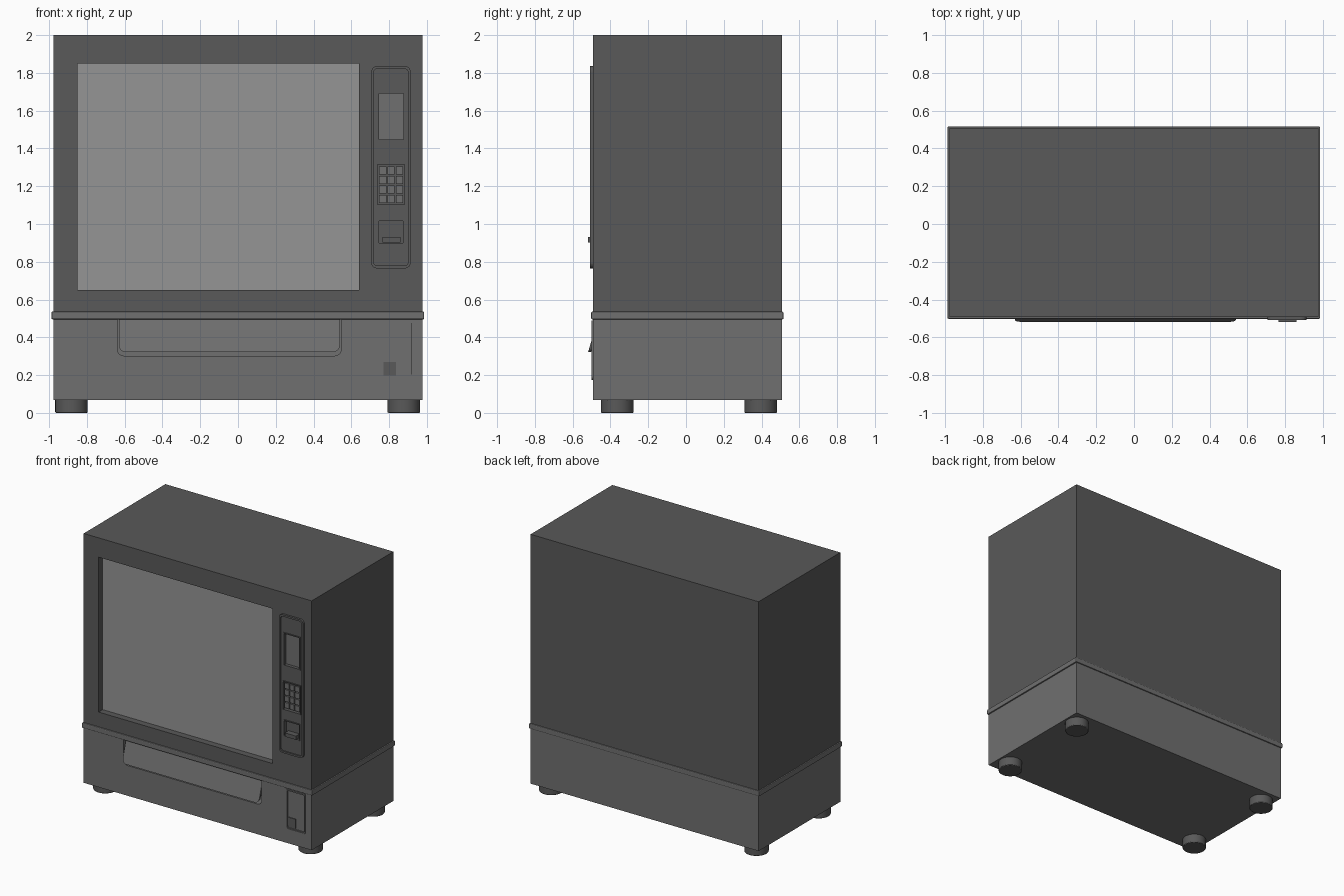
import bpy, bmesh, math

if "Cube" in bpy.data.objects:
    bpy.data.objects.remove(bpy.data.objects["Cube"])

FRONT, BACK = -0.492, 0.508


def material(name, v):
    m = bpy.data.materials.new(name)
    m.diffuse_color = (v, v, v, 1)
    m.use_nodes = True
    m.node_tree.nodes["Principled BSDF"].inputs["Base Color"].default_value = m.diffuse_color
    return m


DARK = material("dark_grey", 0.10)
MID = material("mid_grey", 0.16)
LIGHT = material("light_grey", 0.30)


def outline(x0, x1, z0, z1, rb, rt, seg=6):
    """Rectangle in XZ with rounded bottom (rb) and top (rt) corners."""
    pts = []
    for cx, cz, r, a in ((x1 - rb, z0 + rb, rb, -90), (x1 - rt, z1 - rt, rt, 0),
                         (x0 + rt, z1 - rt, rt, 90), (x0 + rb, z0 + rb, rb, 180)):
        n = seg if r > 0 else 0
        for i in range(n + 1):
            t = math.radians(a + (90 * i / n if n else 0))
            pts.append((cx + r * math.cos(t), cz + r * math.sin(t)))
    return pts


def prism(name, x0, x1, z0, z1, y0, y1, mat=DARK, rb=0, rt=0, shear=0):
    """Extrude the outline from y0 (front) to y1; shear tips the bottom forward."""
    bm = bmesh.new()
    pts = outline(x0, x1, z0, z1, rb, rt)
    face = bm.faces.new([bm.verts.new((x, y0 - shear * (z1 - z), z)) for x, z in pts])
    ext = bmesh.ops.extrude_face_region(bm, geom=[face])
    verts = [g for g in ext["geom"] if isinstance(g, bmesh.types.BMVert)]
    bmesh.ops.translate(bm, verts=verts, vec=(0, y1 - y0, 0))
    bmesh.ops.recalc_face_normals(bm, faces=bm.faces)
    me = bpy.data.meshes.new(name)
    bm.to_mesh(me)
    bm.free()
    me.materials.append(mat)
    ob = bpy.data.objects.new(name, me)
    bpy.context.collection.objects.link(ob)
    return ob


def cut(ob, *args, **kw):
    """Subtract a prism from ob and discard the cutter."""
    c = prism("cutter", *args, mat=ob.data.materials[0], **kw)
    c.hide_render = True
    mod = ob.modifiers.new("cut", 'BOOLEAN')
    mod.object, mod.operation, mod.solver = c, 'DIFFERENCE', 'EXACT'
    bpy.context.view_layer.objects.active = ob
    bpy.ops.object.modifier_apply(modifier=mod.name)
    bpy.data.objects.remove(c)


def bevel(ob, width, segments=2):
    m = ob.modifiers.new("bevel", 'BEVEL')
    m.width, m.segments, m.limit_method = width, segments, 'ANGLE'


# Upper cabinet with display window
cabinet = prism("cabinet", -0.978, 0.976, 0.52, 2.0, FRONT, BACK)
cut(cabinet, -0.85, 0.64, 0.65, 1.85, -0.6, FRONT + 0.055)
cut(cabinet, 0.715, 0.905, 0.78, 1.825, -0.6, -0.42)
prism("window_glass", -0.855, 0.645, 0.645, 1.855, FRONT + 0.05, FRONT + 0.06, LIGHT)

# Trim band between cabinet and base
trim = prism("trim_band", -0.988, 0.986, 0.495, 0.536, -0.502, 0.516, MID)
bevel(trim, 0.006)

# Lower base with delivery opening
base = prism("base", -0.978, 0.976, 0.068, 0.515, FRONT, BACK, MID)
cut(base, -0.639, 0.547, 0.302, 0.494, -0.6, -0.36, rb=0.035)
cut(base, 0.77, 0.915, 0.19, 0.475, -0.6, -0.476, rb=0.015)

# Delivery flap, hinged at the top and tilted outwards
prism("delivery_flap", -0.631, 0.539, 0.322, 0.495, -0.468, -0.452, MID, rb=0.035, shear=0.29)

# Control panel: raised rim, sunken face, pockets
panel = prism("control_panel", 0.706, 0.914, 0.765, 1.836, -0.508, -0.425, DARK, rb=0.03, rt=0.03)
cut(panel, 0.719, 0.901, 0.779, 1.822, -0.6, -0.498, rb=0.02, rt=0.02)
POCKETS = {"screen": (0.741, 0.883, 1.44, 1.697), "keypad": (0.731, 0.89, 1.095, 1.322),
           "card_slot": (0.741, 0.882, 0.893, 1.022)}
for name, (x0, x1, z0, z1) in POCKETS.items():
    # slim raised frame around each pocket
    frame = prism(name + "_frame", x0, x1, z0, z1, -0.504, -0.49)
    cut(frame, x0 + 0.007, x1 - 0.007, z0 + 0.007, z1 - 0.007, -0.6, -0.4)
    cut(panel, x0 + 0.007, x1 - 0.007, z0 + 0.007, z1 - 0.007, -0.6, -0.475)
prism("screen_glass", 0.747, 0.877, 1.446, 1.691, -0.478, -0.47, MID)

# Keypad buttons, 3 columns by 4 rows
for row in range(4):
    for col in range(3):
        x, z = 0.7665 + 0.044 * col, 1.1335 + 0.05 * row
        prism("key", x - 0.019, x + 0.019, z - 0.021, z + 0.021, -0.496, -0.47, MID)

# Card slot mouth
prism("card_slot_lip", 0.765, 0.86, 0.903, 0.932, -0.52, -0.47)

# Coin return: rim, sunken plate, small cup door
rim = prism("coin_return_rim", 0.759, 0.925, 0.175, 0.488, -0.499, -0.485, MID, rb=0.02)
cut(rim, 0.768, 0.917, 0.185, 0.478, -0.6, -0.4, rb=0.015)
prism("coin_return_plate", 0.767, 0.918, 0.184, 0.479, -0.486, -0.47, MID, rb=0.015)
prism("coin_return_cup", 0.768, 0.837, 0.197, 0.27, -0.491, -0.48, DARK)

# Feet
for sx in (-0.882, 0.878):
    for y in (-0.364, 0.396):
        bpy.ops.mesh.primitive_cylinder_add(vertices=32, radius=0.086, depth=0.075,
                                            location=(sx, y, 0.0375))
        foot = bpy.context.object
        foot.name = "foot"
        foot.data.materials.append(DARK)
        bevel(foot, 0.005, 2)
        bpy.ops.object.shade_smooth_by_angle()
